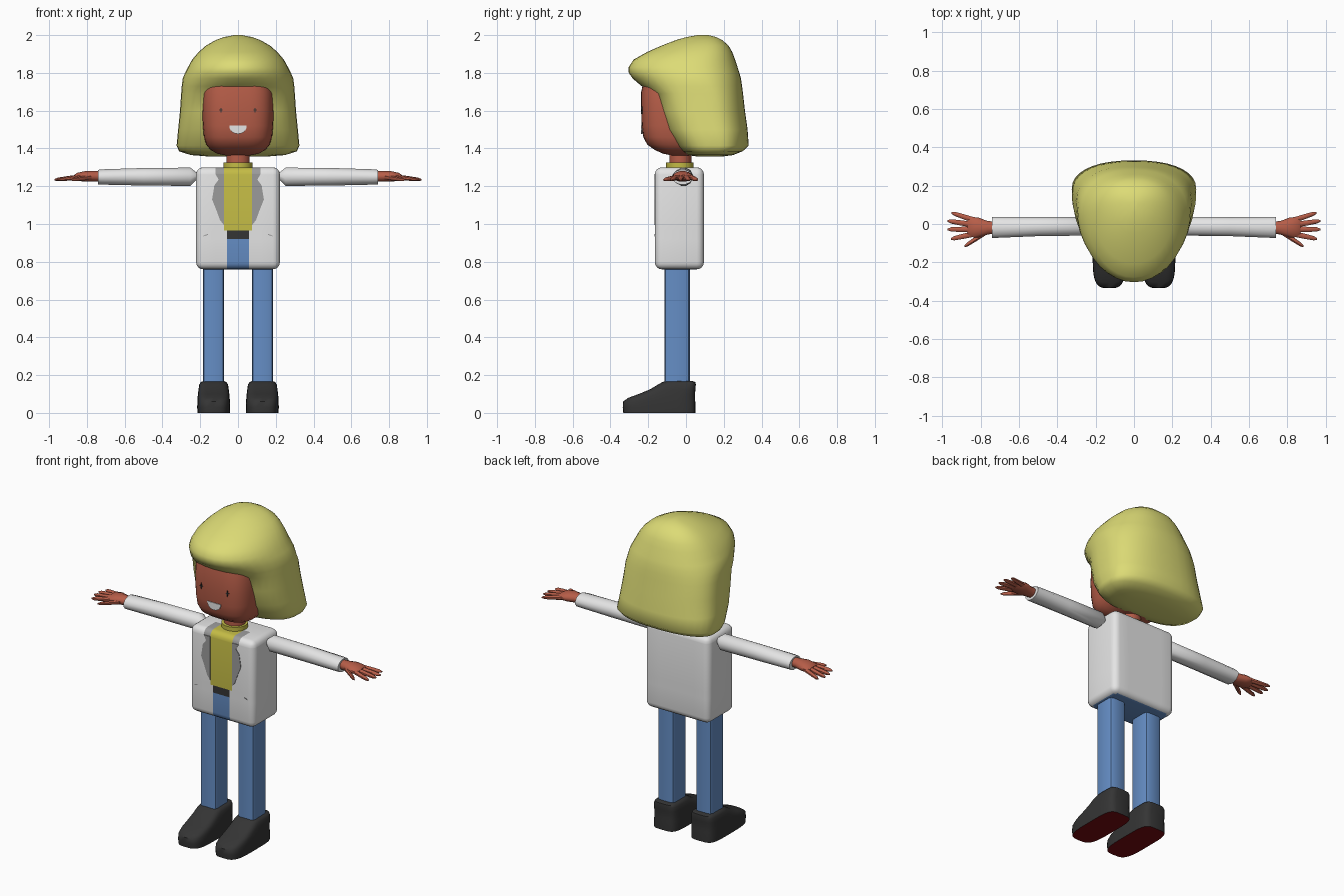
import bpy, bmesh, math
from mathutils import Vector

if "Cube" in bpy.data.objects:
    bpy.data.objects.remove(bpy.data.objects["Cube"])


def mat(name, r, g, b):
    m = bpy.data.materials.new(name)
    m.diffuse_color = (r, g, b, 1)
    m.use_nodes = True
    m.node_tree.nodes["Principled BSDF"].inputs["Base Color"].default_value = m.diffuse_color
    return m


WHITE = mat("jacket_white", .78, .78, .78)
GREY = mat("lapel_grey", .33, .33, .33)
YELLOW = mat("shirt_yellow", .55, .50, .06)
BLOND = mat("hair_blond", .72, .71, .18)
SKIN = mat("skin", .47, .11, .065)
BLUE = mat("denim_blue", .13, .27, .56)
BLACK = mat("shoe_black", .035, .035, .035)
RED = mat("sole_red", .18, .003, .005)


def finish(name, bm, mats, angle=40):
    bmesh.ops.recalc_face_normals(bm, faces=bm.faces)
    me = bpy.data.meshes.new(name)
    bm.to_mesh(me)
    bm.free()
    for m in mats:
        me.materials.append(m)
    ob = bpy.data.objects.new(name, me)
    bpy.context.collection.objects.link(ob)
    bpy.ops.object.select_all(action='DESELECT')
    ob.select_set(True)
    bpy.context.view_layer.objects.active = ob
    bpy.ops.object.shade_smooth_by_angle(angle=math.radians(angle))
    return ob


def loft(name, rings, mats, angle=40, rule=None):
    """Skin a stack of equal rings and cap both ends."""
    bm = bmesh.new()
    vs = [[bm.verts.new(p) for p in r] for r in rings]
    n = len(vs[0])
    for a, b in zip(vs, vs[1:]):
        for i in range(n):
            j = (i + 1) % n
            bm.faces.new((a[i], a[j], b[j], b[i]))
    bm.faces.new(vs[0])
    bm.faces.new(vs[-1])
    if rule:
        for f in bm.faces:
            f.material_index = rule(f.calc_center_median())
    return finish(name, bm, mats, angle)


def ring(z, yf, yb, w, xc=0, yc=None, nf=2, nb=2, n=32):
    """Horizontal superellipse with separate front and back roundness."""
    yc = (yf + yb) / 2 if yc is None else yc
    out = []
    for i in range(n):
        t = 2 * math.pi * i / n
        c, s = math.cos(t), math.sin(t)
        e = 2 / (nb if s > 0 else nf)
        x = math.copysign(abs(c) ** e, c) * w
        y = yc + (yb - yc if s > 0 else yc - yf) * math.copysign(abs(s) ** e, s)
        out.append((xc + x, y, z))
    return out


def limb(name, path, m, n=12, angle=45):
    """Tube along x; path rows are x, y, z, y radius, z radius."""
    rings = [[(x, y + ry * math.cos(2 * math.pi * (i + .5) / n),
               z + rz * math.sin(2 * math.pi * (i + .5) / n)) for i in range(n)]
             for x, y, z, ry, rz in path]
    return loft(name, rings, [m], angle)


def box(x0, x1, y0, y1, z0, z1, bevel, segs, vertical_only=False):
    bm = bmesh.new()
    bmesh.ops.create_cube(bm, size=1)
    for v in bm.verts:
        v.co = ((x0 + x1) / 2 + v.co.x * (x1 - x0), (y0 + y1) / 2 + v.co.y * (y1 - y0),
                (z0 + z1) / 2 + v.co.z * (z1 - z0))
    edges = [e for e in bm.edges if not vertical_only
             or abs(e.verts[0].co.z - e.verts[1].co.z) > .01]
    bmesh.ops.bevel(bm, geom=edges, offset=bevel, segments=segs, profile=.5, affect='EDGES')
    return bm


def plate(name, pts, y0, y1, m):
    """Thin front-facing plate from an x, z outline."""
    loft(name, [[(x, y, z) for x, z in pts] for y in (y0, y1)], [m], 20)


# torso: jacket, with shirt, belt and trousers cut into the front
bm = box(-.222, .222, -.165, .095, .76, 1.30, .038, 4)
cuts = [((x, 0, 0), (1, 0, 0)) for x in (-.12, -.075, -.058, .058, .075, .12)]
cuts += [((0, 0, z), (0, 0, 1)) for z in (.92, .965, 1.265)] + [((0, -.05, 0), (0, 1, 0))]
for co, no in cuts:
    bmesh.ops.bisect_plane(bm, geom=bm.verts[:] + bm.edges[:] + bm.faces[:],
                           plane_co=co, plane_no=no)
for f in bm.faces:
    c = f.calc_center_median()
    ax = abs(c.x)
    if c.z < .763:
        f.material_index = 3
    elif c.y < -.05:
        if c.z > .965 and ax < .075:
            f.material_index = 2
        elif ax < .058:
            f.material_index = 4 if c.z > .92 else 3
        elif c.z > 1.265 and ax < .12:
            f.material_index = 1
finish("torso", bm, [WHITE, GREY, YELLOW, BLUE, BLACK])

# head, neck and collar
loft("head", [ring(z, yf, yb, w, nf=3.2, nb=3, n=40) for z, yf, yb, w in (
    (1.362, -.07, .06, .06), (1.372, -.12, .09, .11), (1.392, -.165, .12, .145),
    (1.42, -.205, .135, .168), (1.46, -.226, .14, .181), (1.52, -.235, .15, .187),
    (1.6, -.237, .15, .190), (1.7, -.237, .15, .187), (1.78, -.22, .15, .17))], [SKIN])
loft("neck", [ring(z, -.088, .028, .062) for z in (1.29, 1.39)], [SKIN])
loft("collar", [ring(z, -.105, .04, r) for z, r in ((1.29, .076), (1.325, .076))], [YELLOW])

# hair: stacked rings, closed behind the face, overhanging at the brow
hair = ((1.357, .06, .19, .15, 2.5), (1.365, .01, .25, .25, 2.7), (1.385, -.02, .30, .312, 3),
        (1.415, -.048, .332, .325, 3), (1.5, -.105, .326, .317, 3), (1.6, -.14, .312, .307, 3),
        (1.69, -.172, .302, .301, 2.8), (1.73, -.235, .297, .298, 2.3),
        (1.77, -.282, .291, .293, 2), (1.80, -.303, .283, .28, 2), (1.83, -.304, .273, .265, 2),
        (1.87, -.278, .26, .243, 2), (1.91, -.207, .245, .209, 2), (1.945, -.128, .225, .169, 2),
        (1.975, -.05, .19, .116, 2), (1.99, .005, .16, .072, 2), (2.0, .06, .12, .02, 2))
loft("hair", [ring(z, a, b, w, yc=a + (b - a) * .6, nf=n, nb=2.3, n=36)
              for z, a, b, w, n in hair], [BLOND], 60)

# mouth
mouth = [(-.046, 1.522)] + [(.046 * math.sin(math.radians(a)), 1.517 - .04 * math.cos(math.radians(a)))
                            for a in range(-80, 81, 20)] + [(.046, 1.522)]
plate("mouth", mouth, -.238, -.230, WHITE)

for s, side in ((-1, "right"), (1, "left")):
    # eye: narrow four-pointed mark
    plate(side + "_eye", [(s * .09 + (.011 if k % 4 == 0 else .004) * math.cos(k * math.pi / 4),
                           1.603 + (.02 if k % 4 == 2 else .005) * math.sin(k * math.pi / 4))
                          for k in range(8)], -.237, -.230, BLACK)
    # lapel and pocket mark
    plate(side + "_lapel", [(s * x, z) for x, z in (
        (.075, 1.265), (.12, 1.265), (.102, 1.235), (.125, 1.205), (.137, 1.13),
        (.115, 1.075), (.095, 1.02), (.075, .995))], -.168, -.160, GREY)
    plate(side + "_pocket", [(s * x, z) for x, z in (
        (.16, .947), (.182, .939), (.182, .934), (.16, .942))], -.167, -.162, GREY)

    # sleeve
    limb(side + "_sleeve", [(s * x, y, 1.25 + dz, ry, rz) for x, y, dz, ry, rz in (
        (.215, -.012, .005, .02, .015), (.252, -.012, 0, .05, .05), (.5, -.014, 0, .051, .048),
        (.715, -.018, -.001, .056, .042), (.74, -.018, -.002, .056, .040))], WHITE)

    # hand: palm, four fingers and thumb
    limb(side + "_palm", [(s * x, y, z, ry, rz) for x, y, z, ry, rz in (
        (.73, -.018, 1.252, .032, .028), (.765, -.02, 1.252, .037, .029),
        (.81, -.018, 1.252, .053, .029), (.85, -.016, 1.25, .055, .022),
        (.868, -.016, 1.247, .046, .013))], SKIN)
    digits = ((.84, .022, .952, .058), (.85, -.002, .972, .016), (.85, -.028, .972, -.028),
              (.84, -.053, .955, -.078), (.775, -.045, .885, -.117))
    for i, (x0, y0, x1, y1) in enumerate(digits):
        z0, z1 = 1.248, 1.234
        steps = ((0, .016), (.5, .0145), (.85, .012), (1, .005))
        limb(f"{side}_finger_{i + 1}" if i < 4 else side + "_thumb",
             [(s * (x0 + (x1 - x0) * t), y0 + (y1 - y0) * t, z0 + (z1 - z0) * t, r, r * .85)
              for t, r in steps], SKIN, 8)

    # trouser leg
    xs = sorted((s * .074, s * .186))
    finish(side + "_leg", box(xs[0], xs[1], -.115, .02, .13, .78, .022, 2, True), [BLUE], 30)

    # shoe with red sole
    loft(side + "_shoe", [ring(z, a, b, w, s * .129, nf=3.6, nb=4.5) for z, a, b, w in (
        (0, -.332, .05, .086), (.03, -.335, .05, .087), (.06, -.333, .049, .086),
        (.08, -.305, .048, .085), (.10, -.25, .048, .083), (.125, -.19, .05, .080),
        (.15, -.148, .052, .076), (.163, -.125, .05, .068), (.168, -.11, .035, .056))],
        [BLACK, RED], 50, lambda c: 1 if c.z < .001 else 0)
